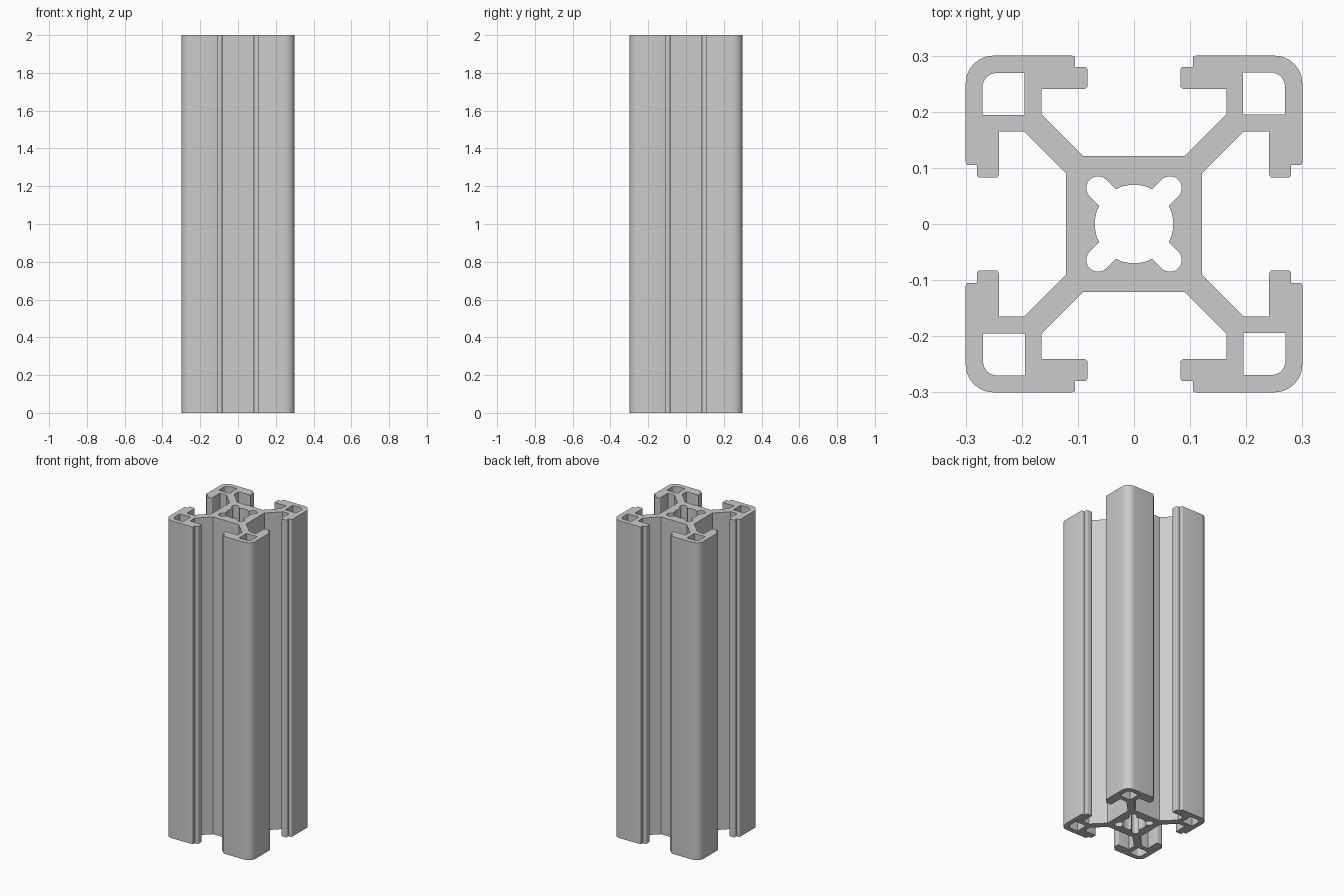
import bpy
import bmesh
from math import asin, cos, sin, radians, degrees

if "Cube" in bpy.data.objects:
    bpy.data.objects.remove(bpy.data.objects["Cube"], do_unlink=True)

HEIGHT = 2.0


def arc(cx, cy, r, start, end, steps):
    angles = [radians(start + (end - start) * i / steps) for i in range(steps + 1)]
    return [(cx + r * cos(a), cy + r * sin(a)) for a in angles]


def mirror_diagonal(points):
    return [(y, x) for x, y in reversed(points)]


def quarter_turns(points):
    """The same points turned about the centre into all four quadrants."""
    turns = [points]
    for _ in range(3):
        turns.append([(-y, x) for x, y in turns[-1]])
    return turns


def join(lists):
    return [p for part in lists for p in part]


# Outer outline: half a corner, from the rounded edge round the slot lip to the core
lip = 0.005
half = arc(0.25, 0.25, 0.05, 45, 90, 6)
half += arc(0.105 + lip, 0.3 - lip, lip, 90, 180, 4)
half += [(0.105, 0.28)]
half += arc(0.083 + lip, 0.28 - lip, lip, 90, 180, 4)
half += arc(0.083 + lip, 0.241 + lip, lip, 180, 270, 4)
half += [(0.165, 0.241), (0.165, 0.196), (0.09, 0.121)]
outline = join(quarter_turns(mirror_diagonal(half[1:]) + half))

# Hollow in each corner
hollow = [(0.194, 0.195), (0.269, 0.195)]
hollow += arc(0.244, 0.245, 0.025, 0, 90, 8) + [(0.194, 0.27)]

# Centre bore: round lobe on the diagonal, then a stretch of the main circle
bore_r, lobe_r, lobe_c = 0.07, 0.021, 0.064
mouth = degrees(asin(lobe_r / bore_r))
bore = arc(lobe_c, lobe_c, lobe_r, -45, 135, 16)
bore += arc(0, 0, bore_r, 45 + mouth, 135 - mouth, 10)
bore = join(quarter_turns(bore))

# Filled profile curve, extruded to full height
curve = bpy.data.curves.new("profile", "CURVE")
curve.dimensions = "2D"
curve.fill_mode = "BOTH"
curve.extrude = HEIGHT / 2
for loop in [outline, bore] + quarter_turns(hollow):
    spline = curve.splines.new("POLY")
    spline.points.add(len(loop) - 1)
    for point, (x, y) in zip(spline.points, loop):
        point.co = (x, y, 0, 1)
    spline.use_cyclic_u = True
helper = bpy.data.objects.new("profile", curve)
bpy.context.collection.objects.link(helper)
evaluated = helper.evaluated_get(bpy.context.evaluated_depsgraph_get())
mesh = bpy.data.meshes.new_from_object(evaluated)
bpy.data.objects.remove(helper, do_unlink=True)

# Weld caps to walls and stand the bar on the ground
bm = bmesh.new()
bm.from_mesh(mesh)
bmesh.ops.remove_doubles(bm, verts=bm.verts, dist=0.0001)
bmesh.ops.recalc_face_normals(bm, faces=bm.faces)
bmesh.ops.translate(bm, verts=bm.verts, vec=(0, 0, HEIGHT / 2))
bm.to_mesh(mesh)
bm.free()

# Plain aluminium
metal = bpy.data.materials.new("aluminium grey")
metal.use_nodes = True
colour = (0.6, 0.6, 0.6, 1)
metal.diffuse_color = colour
metal.node_tree.nodes["Principled BSDF"].inputs["Base Color"].default_value = colour
mesh.materials.clear()
mesh.materials.append(metal)

bar = bpy.data.objects.new("slotted_bar", mesh)
bpy.context.collection.objects.link(bar)
bpy.ops.object.select_all(action="DESELECT")
bar.select_set(True)
bpy.context.view_layer.objects.active = bar
bpy.ops.object.shade_smooth_by_angle(angle=radians(30))
